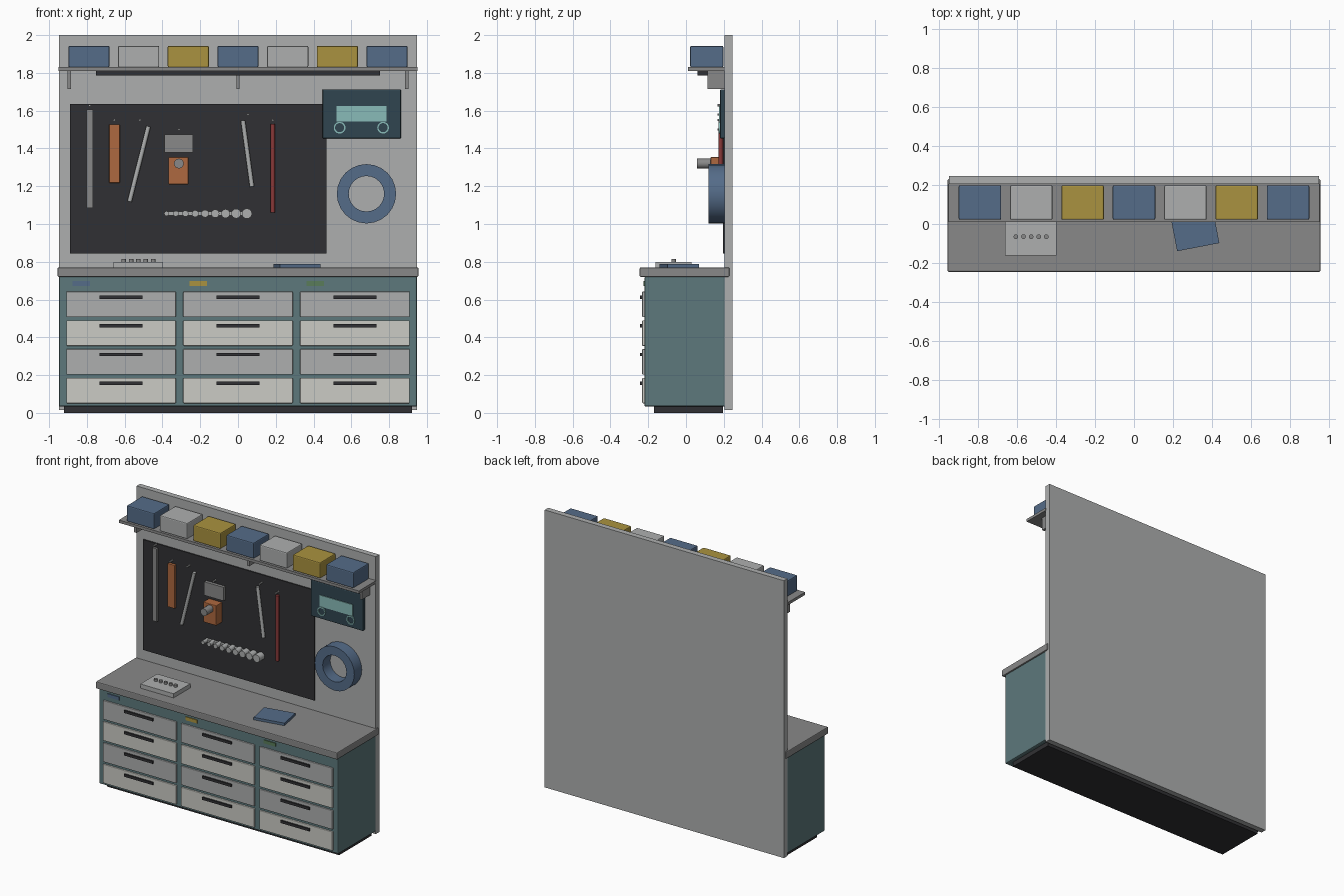
import bpy, bmesh, math
from mathutils import Matrix

if "Cube" in bpy.data.objects:
    bpy.data.objects.remove(bpy.data.objects["Cube"])


def mat(name, r, g, b):
    m = bpy.data.materials.new(name)
    m.diffuse_color = (r, g, b, 1)
    m.use_nodes = True
    m.node_tree.nodes["Principled BSDF"].inputs["Base Color"].default_value = m.diffuse_color
    return m


TEAL = mat("teal", 0.11, 0.19, 0.2)
STEEL = mat("steel", 0.25, 0.25, 0.25)
PALE = mat("pale_grey", 0.42, 0.43, 0.43)
CREAM = mat("cream", 0.6, 0.6, 0.56)
DARK = mat("charcoal", 0.03, 0.03, 0.033)
BLUE = mat("blue", 0.09, 0.15, 0.25)
YELLOW = mat("yellow", 0.4, 0.29, 0.05)
GREEN = mat("green", 0.1, 0.2, 0.1)
ORANGE = mat("orange", 0.42, 0.14, 0.05)
RED = mat("red", 0.25, 0.04, 0.04)
NAVY = mat("dark_blue", 0.03, 0.06, 0.08)
GLASS = mat("screen_glow", 0.25, 0.5, 0.48)


def finish(name, bm, m):
    me = bpy.data.meshes.new(name)
    bmesh.ops.recalc_face_normals(bm, faces=bm.faces)
    bm.to_mesh(me)
    bm.free()
    ob = bpy.data.objects.new(name, me)
    bpy.context.collection.objects.link(ob)
    me.materials.append(m)
    return ob


def box(name, x, y, z, m, bevel=0, turn=None):
    """Box from (min, max) pairs, optionally turned by (angle, axis)."""
    bm = bmesh.new()
    bmesh.ops.create_cube(bm, size=1)
    size = [p[1] - p[0] for p in (x, y, z)]
    bmesh.ops.scale(bm, vec=size, verts=bm.verts)
    if bevel:
        bmesh.ops.bevel(bm, geom=bm.edges[:], offset=bevel, segments=2,
                        profile=0.5, affect='EDGES')
    ob = finish(name, bm, m)
    ob.location = [(p[0] + p[1]) / 2 for p in (x, y, z)]
    if turn:
        ob.rotation_euler["XYZ".index(turn[1])] = turn[0]
    return ob


def smooth(ob):
    bpy.ops.object.select_all(action='DESELECT')
    ob.select_set(True)
    bpy.context.view_layer.objects.active = ob
    bpy.ops.object.shade_smooth_by_angle(angle=math.radians(35))


def rod(name, c, r, length, m, axis='Y', sides=16, tilt=0):
    bm = bmesh.new()
    bmesh.ops.create_cone(bm, cap_ends=True, segments=sides, radius1=r, radius2=r, depth=length)
    if axis == 'Y':
        bmesh.ops.rotate(bm, matrix=Matrix.Rotation(math.pi / 2, 3, 'X'), verts=bm.verts)
    ob = finish(name, bm, m)
    ob.location = c
    ob.rotation_euler.y = tilt
    smooth(ob)
    return ob


def ring(name, x, z, r_in, r_out, y0, y1, m, sides):
    """Flat ring around the y axis."""
    bm = bmesh.new()
    loops = []
    for r, y in ((r_in, y0), (r_out, y0), (r_out, y1), (r_in, y1)):
        loops.append([bm.verts.new((r * math.cos(2 * math.pi * i / sides), y,
                                    r * math.sin(2 * math.pi * i / sides))) for i in range(sides)])
    for k in range(4):
        a, b = loops[k], loops[(k + 1) % 4]
        for i in range(sides):
            j = (i + 1) % sides
            bm.faces.new((a[i], a[j], b[j], b[i]))
    ob = finish(name, bm, m)
    ob.location = (x, 0, z)
    smooth(ob)


# cabinet, worktop and back wall
box("back_panel", (-.947, .947), (.205, .245), (.015, 2.0), PALE)
box("plinth", (-.92, .92), (-.17, .195), (0, .04), DARK)
box("cabinet_body", (-.947, .947), (-.22, .206), (.033, .722), TEAL, .008)
box("worktop", (-.955, .955), (-.245, .23), (.72, .77), STEEL, .006)

# drawers, handles and coloured labels
for c, label in enumerate((BLUE, YELLOW, GREEN)):
    x = (c - 1) * .619
    for r in range(4):
        top = .642 - r * .152
        box("drawer_front", (x - .29, x + .29), (-.232, -.215), (top - .135, top),
            CREAM if r % 2 else PALE, .004)
        box("drawer_handle", (x - .114, x + .114), (-.243, -.228), (top - .038, top - .02), DARK)
    xl = -.83 + c * .619
    box("label", (xl - .046, xl + .046), (-.226, -.215), (.673, .697), label)

# shelf with brackets, light bar and storage bins
box("shelf", (-.95, .95), (.01, .206), (1.81, 1.83), STEEL)
box("light_bar", (-.753, .753), (.06, .118), (1.785, 1.811), DARK)
for x in (-.893, 0, .893):
    box("shelf_bracket", (x - .009, x + .009), (.115, .206), (1.715, 1.811), STEEL)
for i in range(7):
    x = (i - 3) * .263
    box("storage_bin", (x - .109, x + .109), (.022, .198), (1.83, 1.943),
        (BLUE, PALE, YELLOW)[i % 3], .007)

# tool board with hooks
box("tool_board", (-.89, .468), (.197, .206), (.845, 1.635), DARK)
for x, z in ((-.785, 1.628), (-.655, 1.55), (-.52, 1.55), (-.313, 1.5), (.053, 1.58), (.184, 1.55)):
    rod("hook", (x, .183, z), .006, .035, PALE, sides=8)

# hanging tools
box("long_ruler", (-.802, -.768), (.178, .195), (1.085, 1.607), STEEL)
box("saw_handle", (-.682, -.626), (.175, .197), (1.218, 1.528), ORANGE, .003)
rod("wrench_left", (-.524, .183, 1.318), .012, .41, PALE, 'Z', 12, .247)
rod("wrench_right", (.05, .183, 1.373), .012, .353, PALE, 'Z', 12, -.136)
box("square_plate", (-.39, -.238), (.175, .197), (1.378, 1.475), STEEL)
box("drill_body", (-.368, -.263), (.13, .197), (1.21, 1.354), ORANGE, .004)
rod("drill_chuck", (-.313, .097, 1.32), .026, .075, STEEL)
rod("red_bar", (.184, .183, 1.295), .012, .468, RED, 'Z', 12)

# socket rail, sockets growing to the right
box("socket_rail", (-.385, .07), (.18, .197), (1.045, 1.065), PALE)
for i in range(9):
    t = i / 8
    rod("socket", (-.378 + .39 * t + .035 * t * t, .168, 1.055), .013 + .014 * t, .055, PALE)

# wall display and hose coil
box("display_case", (.447, .863), (.18, .206), (1.453, 1.713), NAVY, .006)
box("display_screen", (.522, .785), (.175, .185), (1.543, 1.624), GLASS)
for x in (.538, .768):
    ring("display_dial", x, 1.51, .024, .031, .173, .185, GLASS, 24)
ring("hose_coil", .68, 1.16, .094, .157, .12, .206, BLUE, 24)

# items on the worktop
box("parts_tray", (-.66, -.397), (-.162, .028), (.769, .8), PALE)
for i in range(5):
    rod("tray_peg", (-.605 + i * .039, -.065, .805), .012, .022, STEEL, 'Z', 12)
box("notebook", (.203, .423), (-.12, .05), (.769, .788), BLUE, 0, (.19, 'Z'))
